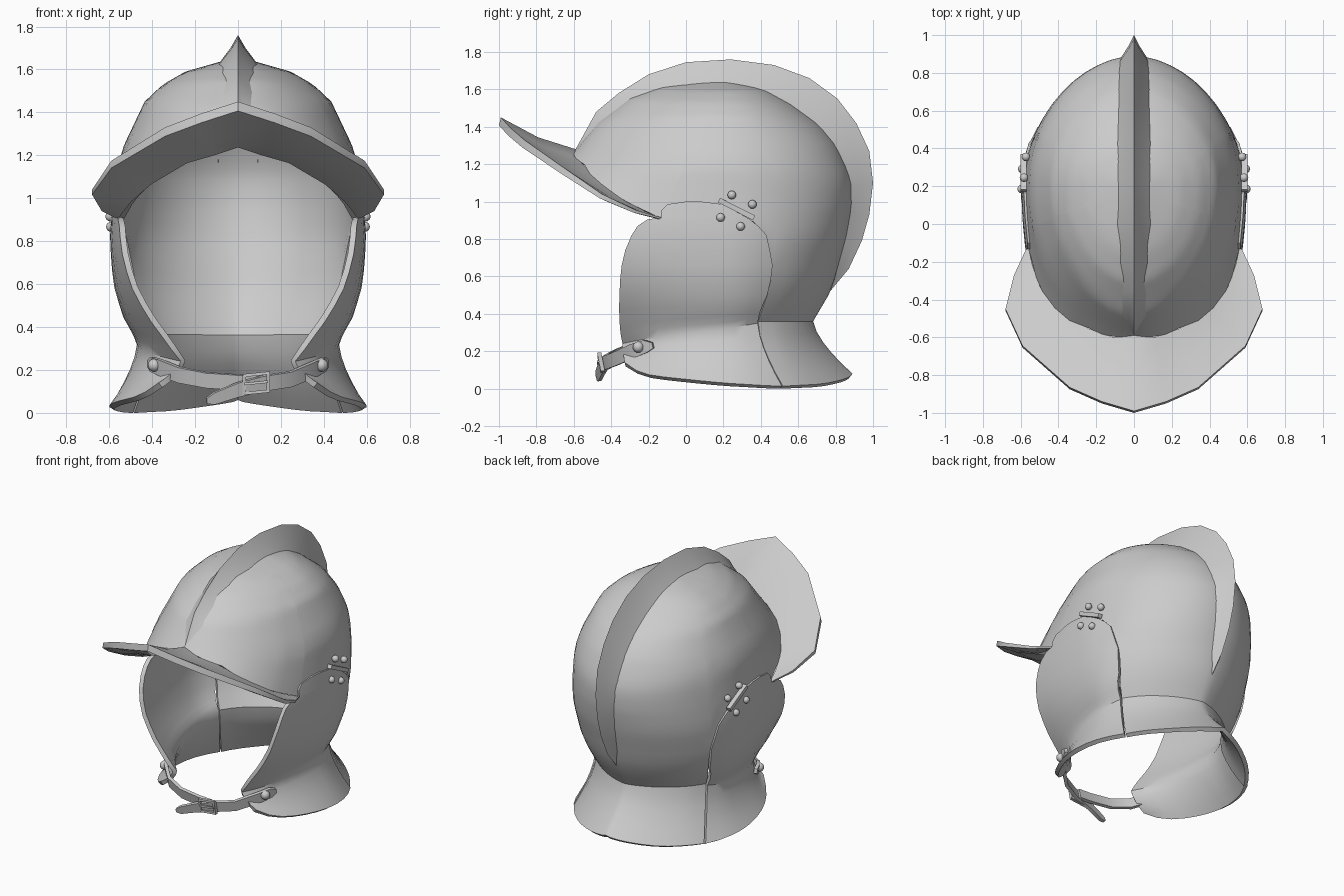
import bpy, bmesh, math
from mathutils import Vector

if "Cube" in bpy.data.objects:
    bpy.data.objects.remove(bpy.data.objects["Cube"], do_unlink=True)

steel = bpy.data.materials.new("grey_steel")
steel.use_nodes = True
COLOUR = (0.6, 0.6, 0.6, 1)
steel.diffuse_color = COLOUR
steel.node_tree.nodes["Principled BSDF"].inputs["Base Color"].default_value = COLOUR

MID = 0.2        # y of the widest section
TOP = 1.64       # height of the bowl without its comb
SEAM = 115       # angle where bowl and cheek plates meet
LIFT = 0.012     # cheek plates overlap the bowl by this much


def table(pairs, v):
    """Piecewise linear lookup."""
    if v <= pairs[0][0]:
        return pairs[0][1]
    for (a, fa), (b, fb) in zip(pairs, pairs[1:]):
        if v <= b:
            return fa + (fb - fa) * (v - a) / (b - a)
    return pairs[-1][1]


# Helmet outline by height: half width, front, back and how pointed the back is
WIDTH = [(.24, .44), (.34, .465), (.45, .525), (.6, .57), (.8, .585), (.9, .58), (1.17, .555),
         (1.25, .53), (1.45, .435), (1.53, .35), (1.59, .245), (TOP, .07)]
FRONT = [(.24, -.475), (.34, -.61), (.47, -.75), (.63, -.97), (.75, -1.12), (.9, -1.1),
         (1, -.95), (1.1, -.78), (1.2, -.66), (1.28, -.59), (1.42, -.48), (1.55, -.31),
         (1.61, -.16), (TOP, 0)]
BACK = [(.24, .66), (.36, .68), (.53, .78), (.81, .86), (.97, .89), (1.1, .89), (1.17, .87),
        (1.3, .81), (1.41, .72), (1.52, .57), (1.6, .43), (TOP, .26)]
POINT = [(.36, 1.4), (.8, 1.1)]
# Lower edge of the bowl by angle (0 front, 180 back)
EDGE = [(0, 1.28), (30, 1.2), (53, 1.07), (66, .98), (75, .91), (76, .98), (80, 1.0), (84, 1.0),
        (90, .985), (104, .89), (110, .82), (SEAM, .65)]
# Cheek plate limits by height: front as y, back as angle
CHEEK_FRONT = [(.24, -.33), (.34, -.34), (.47, -.35), (.63, -.345), (.74, -.32), (.86, -.27),
               (.905, -.2), (.915, -.13), (.98, -.13), (1, 0)]
CHEEK_BACK = [(.35, 112), (.53, 114.5), (.65, SEAM), (.82, 110), (.89, 104), (.985, 90), (1, 84)]
NECK = [(38, .24), (112, .35), (SEAM, .36)]
HEM = [(38, .14), (45, .1), (55, .07), (90, .03), (SEAM, .012), (140, .025), (180, .08)]


def shell(angle, z, push=0.0):
    """Point on the helmet surface."""
    a = math.radians(angle)
    c, s = math.cos(a), math.sin(a)
    reach = MID - table(FRONT, z) if c > 0 else table(BACK, z) - MID
    power = 1.1 if c > 0 else table(POINT, z)
    x = (table(WIDTH, z) + push) * s ** power if s > 1e-6 else 0
    return Vector((x, MID - c * (reach + push), z))


def finish(obj, angle=35):
    """Apply modifiers, colour and shade."""
    for o in bpy.context.selected_objects:
        o.select_set(False)
    bpy.context.view_layer.objects.active = obj
    obj.select_set(True)
    for m in list(obj.modifiers):
        bpy.ops.object.modifier_apply(modifier=m.name)
    obj.data.materials.clear()
    obj.data.materials.append(steel)
    bpy.ops.object.shade_smooth_by_angle(angle=math.radians(angle))
    return obj


def new_object(name, bm, mirror=False, thick=0.0):
    mesh = bpy.data.meshes.new(name)
    bm.to_mesh(mesh)
    bm.free()
    obj = bpy.data.objects.new(name, mesh)
    bpy.context.collection.objects.link(obj)
    if mirror:
        obj.modifiers.new("Mirror", 'MIRROR').merge_threshold = 0.0005
    if thick:
        solid = obj.modifiers.new("Solidify", 'SOLIDIFY')
        solid.thickness = thick
        solid.offset = -1
    return finish(obj)


def sheet(name, columns, mirror=True, thick=0.028):
    """Skin a grid given as columns of points; None leaves a hole."""
    bm = bmesh.new()
    grid = [[bm.verts.new(p) if p else None for p in col] for col in columns]
    for left, right in zip(grid, grid[1:]):
        for j in range(len(left) - 1):
            quad = (left[j], right[j], right[j + 1], left[j + 1])
            if all(quad):
                bm.faces.new(quad)
    return new_object(name, bm, mirror, thick)


def spread(a, b, n):
    return [a + (b - a) * i / n for i in range(n + 1)]


def flare(neck_angle, hem_angle, push=0.0):
    """Column of the neck guard, from hem up to just below the neck."""
    a = math.radians(hem_angle)
    c, s = math.cos(a), math.sin(a)
    top = shell(neck_angle, table(NECK, neck_angle), push)
    x = (0.595 + push / 2) * s ** (1 if c > 0 else 1.4) if s > 1e-6 else 0
    hem = Vector((x, MID - c * (0.67 if c > 0 else 0.69), table(HEM, hem_angle)))
    col = []
    for t in spread(1, 0, 5)[:-1]:
        p = top.lerp(hem, t ** 1.5)
        p.z = top.z + (hem.z - top.z) * t
        col.append(p)
    return col


# Bowl with the back of the neck guard in one piece
LOWER = [.36, .43, .5, .58]
columns = []
for ang in spread(0, 60, 6) + [66, 75, 76, 80, 84, 90, 97, 104, 110] + spread(SEAM, 180, 9):
    low = table(EDGE, ang)
    if ang < SEAM:
        col = [None] * (5 + len(LOWER))
    elif ang == SEAM:
        col = flare(112.6, 117.5) + [shell(table(CHEEK_BACK, z) + .6, z) for z in LOWER]
    else:
        col = flare(ang, ang) + [shell(ang, z) for z in LOWER]
    col += [shell(ang, low + (TOP - low) * (1 - (1 - t) ** 1.6)) for t in spread(0, 1, 26)]
    columns.append(col)
sheet("bowl_and_back_neck_guard", columns)

# Cheek plates with their part of the neck guard
HEIGHTS = [.24, .29, .34, .42, .5, .58, .66, .74, .82, .87, .905, .915, .95, .985, 1.0]
columns = []
for s in spread(0, 1, 10):
    col = []
    for h in HEIGHTS:
        start = math.degrees(math.acos((MID - table(CHEEK_FRONT, h)) / (MID - table(FRONT, h))))
        ang = start + (table(CHEEK_BACK, h) - start) * s
        if not col:
            col = flare(ang, 38 + (117 - 38) * s, LIFT)
        z = h
        if h < .5:
            low = table(NECK, ang)
            z = low + (.5 - low) * (h - .24) / (.5 - .24)
        col.append(shell(ang, z, LIFT))
    columns.append(col)
sheet("cheek_plates", columns)

# Comb: ridge y, z, then root y, z and root half width
COMB = [(-.59, 1.28, -.585, 1.275, .012), (-.48, 1.48, -.48, 1.42, .052),
        (-.36, 1.58, -.37, 1.5, .06), (-.2, 1.68, -.2, 1.59, .068),
        (0, 1.745, 0, 1.64, .075), (.24, 1.76, .24, 1.64, .08),
        (.47, 1.73, .43, 1.6, .08), (.66, 1.66, .57, 1.52, .078),
        (.81, 1.55, .72, 1.41, .075), (.91, 1.42, .81, 1.3, .072),
        (.98, 1.27, .87, 1.17, .068), (1, 1.1, .89, 1.07, .063),
        (.98, .93, .885, .95, .057), (.94, .79, .85, .79, .048),
        (.87, .64, .81, .64, .033), (.77, .52, .77, .53, .01)]
columns = []
for y, z, ry, rz, half in COMB:
    root = Vector((half, ry, rz))
    ridge = Vector((0, y, z))
    waist = root.lerp(ridge, 0.5)
    waist.x *= 0.88
    columns.append([root + (root - waist) * 0.6, root, waist, ridge])
sheet("comb", columns, thick=0)

# Peaked brim, thinning out towards its ends
RIM = [(0, -.99, 1.45), (.17, -.94, 1.395), (.34, -.865, 1.33), (.59, -.645, 1.175),
       (.68, -.45, 1.04), (.635, -.27, .955), (.57, -.13, .915)]
columns = []
for ang, p in zip((0, 14, 28, 48, 62, 70, 75), RIM):
    outer, inner = Vector(p), shell(ang, table(EDGE, ang))
    fade = 1 - (ang / 75) ** 3
    middle = outer.lerp(inner, 0.5)
    middle.z -= 0.022 * fade
    drop = Vector((0, -0.01, -0.008 - 0.035 * fade))
    columns.append([outer, middle, inner, inner + drop, middle + drop, outer + drop, outer])
sheet("brim", columns, thick=0)


# Rivets and hinges
def rivet(name, pos, r):
    bm = bmesh.new()
    bmesh.ops.create_uvsphere(bm, u_segments=12, v_segments=8, radius=r)
    bmesh.ops.translate(bm, verts=bm.verts, vec=pos)
    return new_object(name, bm)


def box(name, pos, size, axis='X', turn=0.0):
    bpy.ops.mesh.primitive_cube_add(size=1, location=pos)
    obj = bpy.context.object
    obj.name = name
    obj.scale = size
    obj.rotation_euler['XYZ'.index(axis)] = turn
    obj.modifiers.new("Bevel", 'BEVEL').width = 0.003
    return finish(obj)


def side_x(y, z):
    reach = MID - table(FRONT, z) if y < MID else table(BACK, z) - MID
    return table(WIDTH, z) * (1 - ((y - MID) / reach) ** 2) ** 0.55


for side, label in ((1, "left"), (-1, "right")):
    for y, z in ((.245, 1.035), (.355, .985), (.185, .915), (.292, .867)):
        rivet(label + "_hinge_rivet", (side * (side_x(y, z) + .016), y, z), 0.023)
    box(label + "_hinge_bar", (side * (side_x(.27, .96) + .014), .27, .96),
        (.03, .21, .027), 'X', -0.47)
    rivet(label + "_strap_rivet", (side * .39, -.255, .222), 0.03)


# Chin strap in two lengths
def strap(name, path, halves):
    cols = []
    for p, half in zip(path, halves):
        up = Vector((0, -0.25, 1)).normalized() * half
        cols.append([Vector(p) - up, Vector(p), Vector(p) + up])
    return sheet(name, cols, mirror=False, thick=0.022)


strap("right_strap", [(-.425, -.18, .23), (-.41, -.22, .225), (-.37, -.28, .21),
                      (-.28, -.37, .175), (-.15, -.42, .15), (0, -.435, .14), (.1, -.435, .135)],
      (.015, .034, .038, .037, .036, .036, .036))
strap("left_strap", [(-.145, -.48, .055), (-.11, -.478, .065), (.0, -.462, .105),
                     (.12, -.445, .135), (.25, -.39, .155), (.36, -.29, .2),
                     (.41, -.22, .225), (.425, -.18, .23)],
      (.012, .028, .034, .036, .036, .038, .034, .015))

# Buckle frame and prong
for dx in (-.055, .055):
    box("buckle_post", (.085 + dx, -.455, .138 + dx * .15), (.016, .022, .092), 'X', .2)
for dz in (-.042, .042):
    box("buckle_rail", (.085, -.455 - dz * .2, .138 + dz), (.124, .022, .014), 'Y', -.1)
box("buckle_prong", (.085, -.47, .14), (.11, .012, .012), 'Y', -.1)
